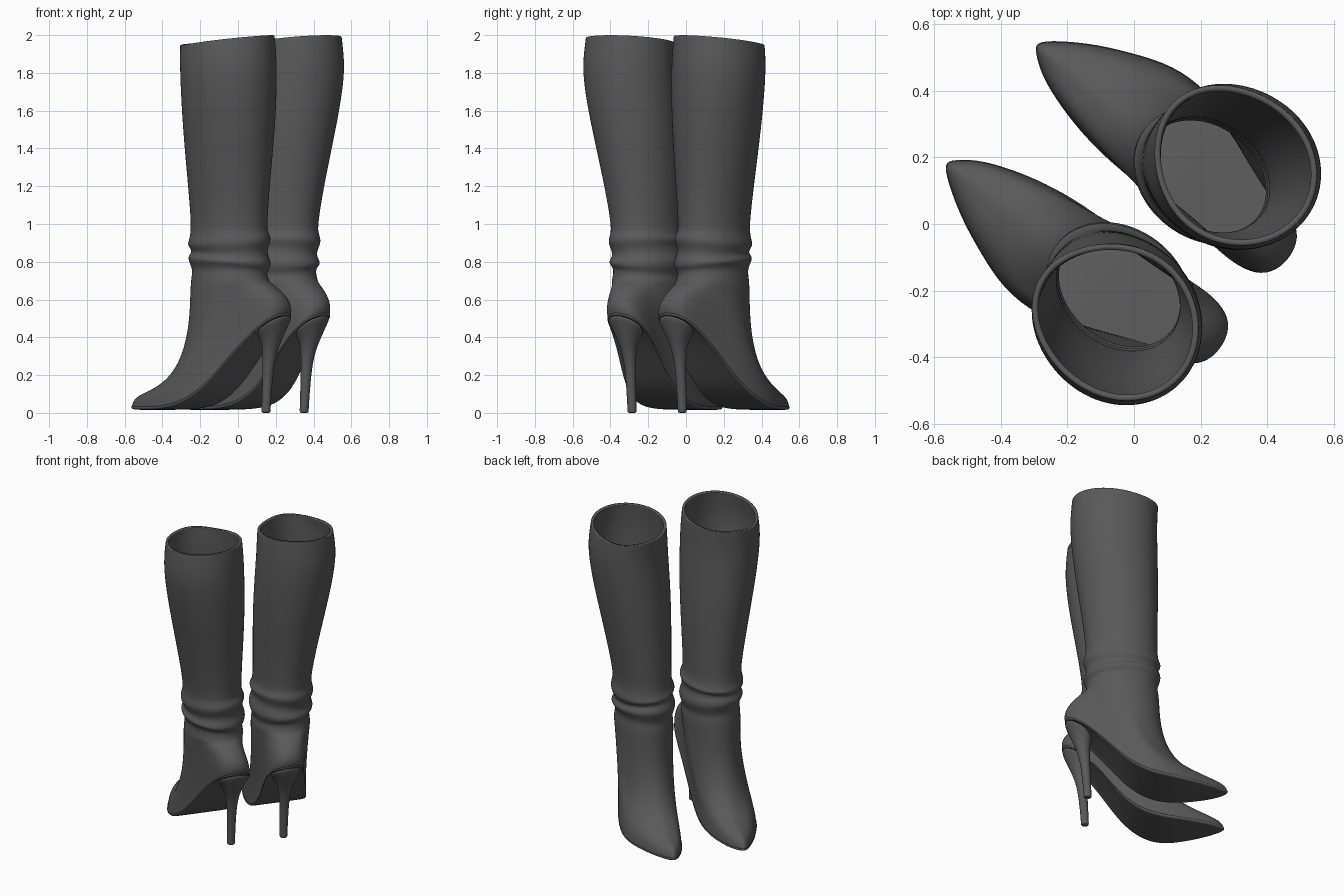
import bpy, bmesh
from math import cos, sin, pi, radians

if "Cube" in bpy.data.objects:
    bpy.data.objects.remove(bpy.data.objects["Cube"])

N = 24
ANG = [2 * pi * i / N for i in range(N)]
FX, FY, OFF = cos(radians(142.8)), sin(radians(142.8)), 0.029   # toe direction, mirror line offset

LEATHER = bpy.data.materials.new("dark_leather")
LEATHER.diffuse_color = (.1, .1, .1, 1)
LEATHER.use_nodes = True
LEATHER.node_tree.nodes["Principled BSDF"].inputs["Base Color"].default_value = LEATHER.diffuse_color


def world(p, side):
    """Boot space (forward, outward, up) to world; side -1 is the mirrored boot."""
    u, v, z = p
    v = side * v + OFF
    return (FX * u + FY * v, FY * u - FX * v, z)


def loft(name, rings, side, caps=None, sub=2):
    """Skin rings of N points; caps may be 'ngon' or 'strip'."""
    bm = bmesh.new()
    vs = [[bm.verts.new(world(p, side)) for p in r] for r in rings]
    for a, b in zip(vs, vs[1:]):
        for i in range(N):
            j = (i + 1) % N
            bm.faces.new((a[i], a[j], b[j], b[i]))
    if caps == 'ngon':
        bm.faces.new(vs[0])
        bm.faces.new(vs[-1])
    elif caps == 'strip':
        for r in (vs[0], vs[-1]):
            for i in range(N // 2):
                q = [r[i], r[i + 1], r[(N - i - 1) % N], r[(N - i) % N]]
                bm.faces.new(list(dict.fromkeys(q)))
    if caps:
        bmesh.ops.recalc_face_normals(bm, faces=bm.faces)
    elif side < 0:
        bmesh.ops.reverse_faces(bm, faces=bm.faces)
    for f in bm.faces:
        f.smooth = True
    me = bpy.data.meshes.new(name)
    bm.to_mesh(me)
    bm.free()
    me.materials.append(LEATHER)
    ob = bpy.data.objects.new(name, me)
    bpy.context.collection.objects.link(ob)
    m = ob.modifiers.new("smooth", 'SUBSURF')
    m.levels = m.render_levels = sub
    return ob


def lerp(a, b, t):
    return a + (b - a) * t


def lobe(a, centre, power):
    return max(0, cos(a - centre)) ** power


# sole outline, one entry per 15 degrees from toe to heel
V_IN = [.222, .202, .163, .13, .1, .08, .075, .078, .07, .058, .067, .1, .17]
V_OUT = [.222, .246, .282, .33, .375, .42, .42, .385, .335, .297, .273, .238, .17]
Z_SOLE = [.036, .032, .03, .03, .03, .035, .065, .155, .31, .425, .49, .52, .53]
OUTLINE = []
for i, a in enumerate(ANG):
    k = min(i, N - i)
    OUTLINE.append((.064 + .496 * cos(a), (V_OUT if i <= N // 2 else V_IN)[k], Z_SOLE[k]))

# shaft sections: height, centre forward, centre outward, radius forward, radius outward
SHAFT = [
    (1.97, -.13, .285, .256, .228), (1.955, -.131, .285, .257, .23),
    (1.88, -.137, .287, .26, .238), (1.78, -.139, .287, .26, .242),
    (1.6, -.128, .272, .256, .234), (1.4, -.112, .253, .245, .216),
    (1.2, -.098, .237, .23, .194), (1.05, -.09, .226, .221, .179),
    (.97, -.087, .222, .219, .174), (.935, -.086, .22, .227, .182),
    (.905, -.086, .219, .242, .194), (.875, -.086, .217, .221, .177),
    (.845, -.085, .216, .217, .173), (.81, -.085, .215, .24, .194),
    (.78, -.085, .214, .23, .185), (.745, -.085, .213, .212, .166),
]


def shaft_rings():
    rings = []
    for z, cu, cv, ru, rv in SHAFT:
        ring = []
        fade = min(1, max(0, (z - 1.1) / .8))
        for a in ANG:
            # front crease, flat inner front, fuller calf
            k = 1 + fade * (.05 * lobe(a, .45, 4) - .06 * lobe(a, -.75, 4) + .05 * lobe(a, 2.4, 2))
            dz = 0
            if z > 1.9:                                         # slanted rim
                dz = -.03 * cos(a - .2) + .015 * lobe(a, 0, 8)
            elif z < .95:
                dz = .016 * sin(a + z * 25)                     # uneven ankle folds
            ring.append((cu + k * ru * cos(a), cv + k * rv * sin(a), z + dz))
        rings.append(ring)
    return rings


def foot_rings():
    """Curves run from the ankle ring to the sole outline."""
    curves = []
    for a, p3 in zip(ANG, OUTLINE):
        f, b = max(0, cos(a)), max(0, -cos(a))
        g = f ** .55
        p0 = (-.085 + .227 * cos(a), .213 + .178 * sin(a), .70)
        dz = p0[2] - p3[2]
        tuck = .09 * (1 - b)
        p1 = (lerp(lerp(p0[0], -.085, tuck), p3[0], .33 * b),
              lerp(lerp(p0[1], .213, tuck), p3[1], .33 * b),
              p3[2] + dz * (.6 - .64 * g + .27 * b))
        p2 = (p3[0] - .012 * f - .03 * b, lerp(p3[1], .225, .05 * (1 - b)),
              p3[2] + dz * (.24 - .025 * g + .24 * b))
        curves.append((p0, p1, p2, p3))
    rings = []
    for s in range(13):
        t = s / 12
        w = ((1 - t) ** 3, 3 * t * (1 - t) ** 2, 3 * t * t * (1 - t), t ** 3)
        rings.append([tuple(sum(w[k] * c[k][d] for k in range(4)) for d in range(3)) for c in curves])
    return rings


def sole_ring(grow, dz):
    ring = []
    for a, (u, v, z) in zip(ANG, OUTLINE):
        ring.append((u + grow * cos(a), v + grow * sin(a), z + dz))
    return ring


# heel sections: height, centre forward, radius forward, radius outward, tilt
HEEL = [
    (0, -.291, .021, .021, 0), (.004, -.291, .024, .024, 0), (.02, -.291, .024, .024, 0),
    (.2, -.302, .027, .027, 0), (.31, -.314, .036, .035, 0), (.37, -.328, .052, .05, -.2),
    (.425, -.342, .074, .076, -.55), (.455, -.346, .083, .097, -.65), (.47, -.346, .084, .102, -.65),
]

for side, label in ((1, "right"), (-1, "left")):
    # leather upper with shaft, folds and foot
    upper = loft(label + "_boot_upper", shaft_rings() + foot_rings(), side)
    wall = upper.modifiers.new("wall", 'SOLIDIFY')
    wall.thickness = .018
    wall.offset = -1
    # sole with a narrow welt
    loft(label + "_sole", [sole_ring(-.012, .006), sole_ring(.002, .004), sole_ring(.003, -.006),
                           sole_ring(-.004, -.013), sole_ring(-.02, -.014)], side, 'strip')
    # stiletto heel
    loft(label + "_heel", [[(u + ru * cos(a), .167 + rv * sin(a), z + tilt * ru * cos(a)) for a in ANG]
                           for z, u, ru, rv, tilt in HEEL], side, 'ngon', 1)
